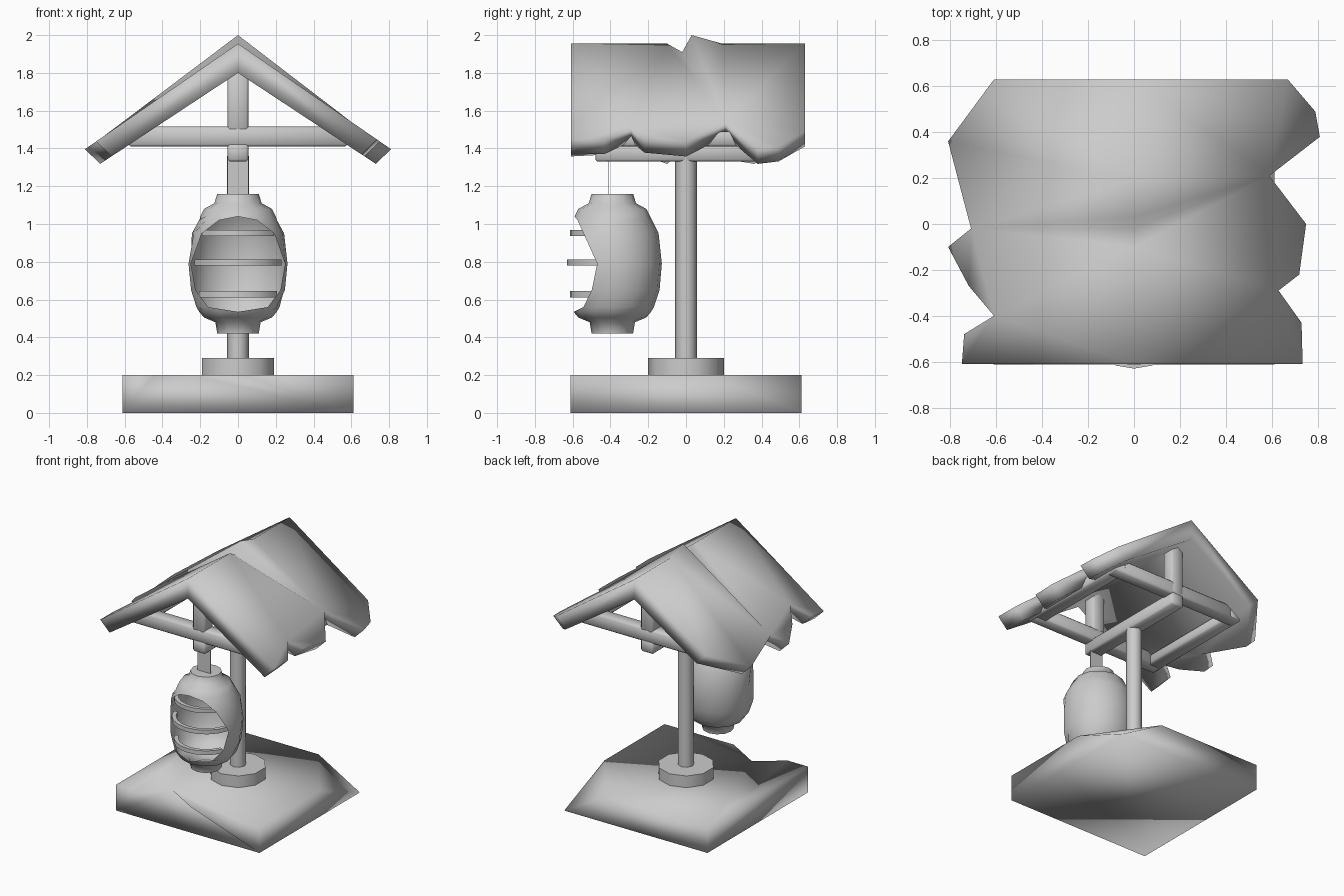
import bpy, bmesh, math
from mathutils import Vector

cube = bpy.data.objects.get("Cube")
if cube:
    bpy.data.objects.remove(cube)

grey = bpy.data.materials.new("plain grey")
grey.use_nodes = True
COLOUR = (0.6, 0.6, 0.6, 1)
grey.diffuse_color = COLOUR
grey.node_tree.nodes["Principled BSDF"].inputs["Base Color"].default_value = COLOUR


def finish(name, bm, angle=180):
    """Turn a bmesh into a smooth-shaded object."""
    bmesh.ops.remove_doubles(bm, verts=bm.verts, dist=0.0005)
    bmesh.ops.recalc_face_normals(bm, faces=bm.faces)
    mesh = bpy.data.meshes.new(name)
    bm.to_mesh(mesh)
    bm.free()
    mesh.materials.append(grey)
    ob = bpy.data.objects.new(name, mesh)
    bpy.context.collection.objects.link(ob)
    bpy.ops.object.select_all(action='DESELECT')
    ob.select_set(True)
    bpy.context.view_layer.objects.active = ob
    if angle < 180:
        bpy.ops.object.shade_smooth_by_angle(angle=math.radians(angle))
    else:
        bpy.ops.object.shade_smooth()
    return ob


def box(name, low, high, bevel=0.012):
    low, high = Vector(low), Vector(high)
    bm = bmesh.new()
    bmesh.ops.create_cube(bm, size=1)
    for v in bm.verts:
        v.co = (low + high) / 2 + v.co * (high - low)
    if bevel:
        bmesh.ops.bevel(bm, geom=bm.edges[:], offset=bevel, segments=1, affect='EDGES')
    return finish(name, bm, 50)


def cylinder(name, radius, z0, z1, sides):
    bm = bmesh.new()
    bmesh.ops.create_cone(bm, cap_ends=True, segments=sides, radius1=radius,
                          radius2=radius, depth=z1 - z0)
    bmesh.ops.translate(bm, verts=bm.verts, vec=(0, 0, (z0 + z1) / 2))
    return finish(name, bm, 50)


# Stone base: a square slab with one broken corner and a chipped front edge
W, H = 0.612, 0.2
bm = bmesh.new()
b = [bm.verts.new((x, y, 0)) for x, y in ((-W, -W), (W, -W), (W, W), (-W, W))]
t = [bm.verts.new((x, y, H)) for x, y in (
    (-W, -W), (-.44, -W), (-.24, -.46), (.02, -W), (W, -W), (W, .12), (.26, W), (-W, W))]
bm.faces.new(b)
bm.faces.new(t)
for face in ((b[0], t[1], t[0]), (b[0], t[2], t[1]), (b[0], b[1], t[2]),
             (b[1], t[3], t[2]), (b[1], t[4], t[3]), (b[1], b[2], t[5], t[4]),
             (b[2], t[6], t[5]), (b[2], b[3], t[7], t[6]), (b[3], b[0], t[0], t[7])):
    bm.faces.new(face)
finish("stone_base", bm)

# Post and its foot
cylinder("post_foot", 0.2, H, 0.29, 10)
cylinder("main_post", 0.057, 0.28, 1.36, 8)

# Timber frame under the roof
P = 0.055
box("ridge_support_beam", (-P, -.48, 1.33), (P, .48, 1.43))
for side, y in (("front", -.43), ("back", .43)):
    box(side + "_cross_beam", (-.57, y - .05, 1.41), (.57, y + .05, 1.515))
    box(side + "_king_post", (-P, y - .05, 1.42), (P, y + .05, 1.85))
for side, x in (("right", -.525), ("left", .525)):
    box(side + "_side_beam", (x - P, -.48, 1.41), (x + P, .48, 1.49))

# Roof: two thick slopes with ragged eaves and a bump on the ridge
SLOPE, RIDGE, UNDER = 0.69, 1.955, 1.80
left_eave = [(.735, -.61), (.73, -.43), (.63, -.29), (.72, -.22), (.75, 0),
             (.59, .21), (.81, .38), (.79, .49), (.67, .63)]
right_eave = [(.75, -.61), (.74, -.48), (.61, -.4), (.72, -.27), (.81, -.1),
              (.71, -.02), (.81, .36), (.61, .63)]
ridge = [(-.61, 0), (-.1, 0), (-.02, -.045), (.03, .045), (.19, 0), (.63, 0)]
bm = bmesh.new()
top_ridge = [bm.verts.new((0, y, RIDGE + dz)) for y, dz in ridge]
low_ridge = [bm.verts.new((0, y, UNDER)) for y in (-.61, .63)]
for sign, eave in ((1, left_eave), (-1, right_eave)):
    top = [bm.verts.new((sign * x, y, RIDGE - SLOPE * x)) for x, y in eave]
    low = [bm.verts.new((sign * (x - .08), y, UNDER - .66 * (x - .08))) for x, y in eave]
    bm.faces.new(top_ridge + top[::-1])
    bm.faces.new(low_ridge + low[::-1])
    for i in range(len(eave) - 1):
        bm.faces.new((top[i], top[i + 1], low[i + 1], low[i]))
    for end in (0, -1):
        bm.faces.new((top_ridge[end], top[end], low[end], low_ridge[end]))
bmesh.ops.triangulate(bm, faces=[f for f in bm.faces if len(f.verts) > 4])
finish("roof", bm)

# Lantern shell: rings of (radius, height, half angle of the front opening)
CY, COLS = -.39, 12
rings = [(.11, .42, 0), (.12, .48, 0), (.18, .505, 0), (.205, .535, 0), (.22, .56, .8),
         (.25, .65, 1.12), (.262, .79, 1.26), (.245, .95, .9), (.21, 1.02, .5),
         (.2, 1.04, 0), (.18, 1.08, 0), (.125, 1.11, 0), (.11, 1.16, 0)]


def around(radius, angle, z):
    """Point on the lantern, with angle 0 facing the front."""
    return (radius * math.sin(angle), CY - radius * math.cos(angle), z)


bm = bmesh.new()
grid = []
for r, z, a in rings:
    span = 2 * math.pi - 2 * a
    grid.append([bm.verts.new(around(r, a + span * i / COLS, z)) for i in range(COLS + 1)])
for lower, upper in zip(grid, grid[1:]):
    for i in range(COLS):
        bm.faces.new((lower[i], lower[i + 1], upper[i + 1], upper[i]))
for ring in (grid[0], grid[-1]):
    bm.faces.new(ring[:-1])
finish("lantern_shell", bm, 60)

# Curved bars across the lantern opening
for name, r, z, a in (("lower_bar", .225, .628, 1.15), ("middle_bar", .24, .795, 1.3),
                      ("upper_bar", .225, .952, 1.0)):
    bm = bmesh.new()
    sections = []
    for i in range(9):
        angle = -a + 2 * a * i / 8
        sections.append([bm.verts.new(around(r - dr, angle, z + dz)) for dr, dz in (
            (0, -.016), (0, .016), (.03, .016), (.03, -.016))])
    for s, e in zip(sections, sections[1:]):
        for k in range(4):
            bm.faces.new((s[k], s[k - 1], e[k - 1], e[k]))
    for cap in (sections[0], sections[-1]):
        bm.faces.new(cap)
    finish(name, bm, 40)

# Flat strap that hangs the lantern from the beam
box("lantern_strap", (-P, -.414, 1.15), (P, -.41, 1.34), 0)
